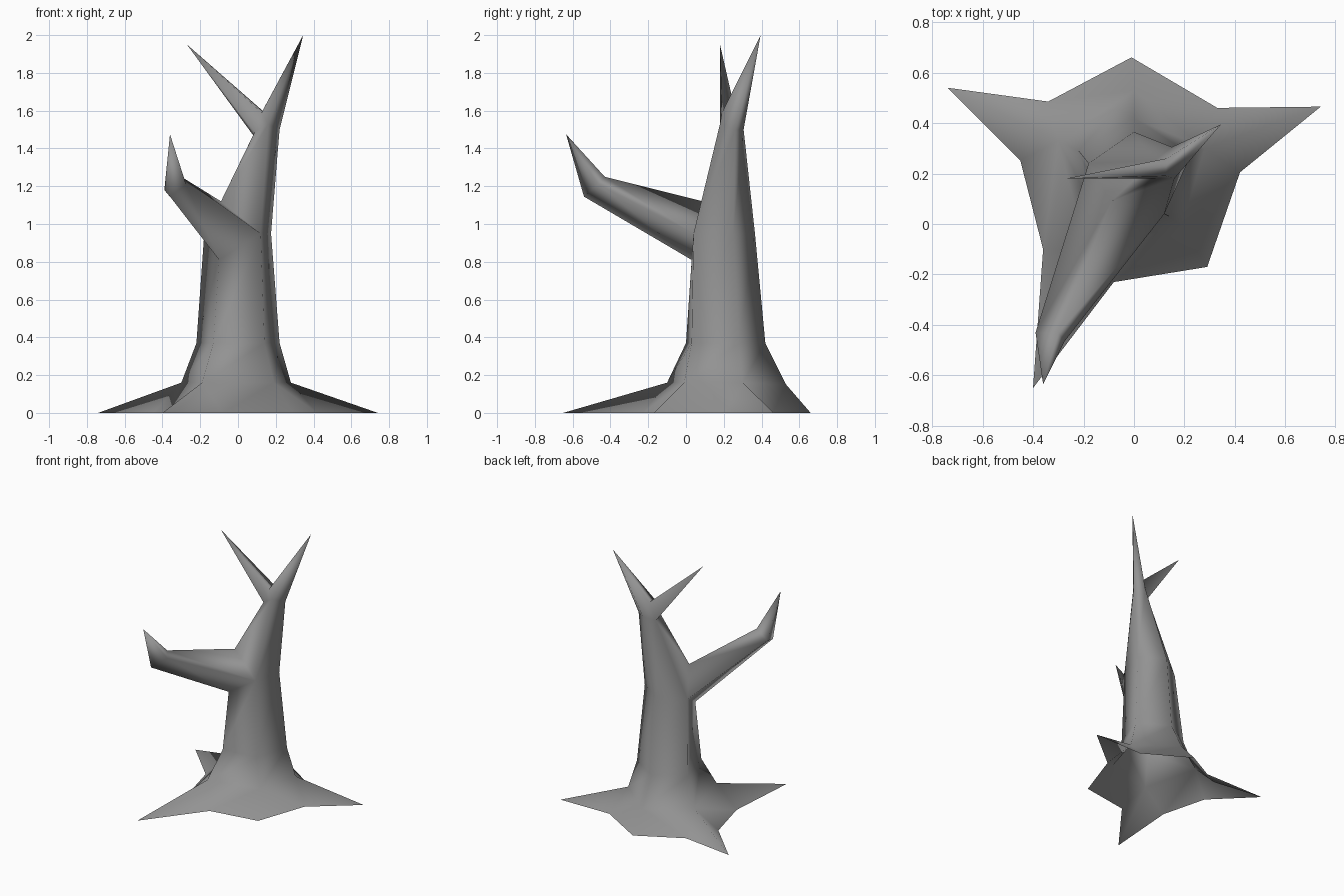
import bpy
import bmesh

default_cube = bpy.data.objects.get("Cube")
if default_cube:
    bpy.data.objects.remove(default_cube, do_unlink=True)

bark = bpy.data.materials.new("grey_bark")
bark.use_nodes = True
bark_color = (0.29, 0.29, 0.29, 1.0)
bark.diffuse_color = bark_color
bark.node_tree.nodes["Principled BSDF"].inputs["Base Color"].default_value = bark_color

bm = bmesh.new()


def ring(*points):
    """Add the corner points of one cross-section."""
    return [bm.verts.new(point) for point in points]


def face(*corners):
    bm.faces.new(corners)


def bridge(lower, upper):
    """Join two closed cross-sections with quads."""
    for i in range(len(lower)):
        j = (i + 1) % len(lower)
        face(lower[i], lower[j], upper[j], upper[i])


def spike(base, tip):
    """Close a cross-section to a point."""
    point = bm.verts.new(tip)
    for i in range(len(base)):
        face(base[i], base[(i + 1) % len(base)], point)


# Trunk cross-sections, each ordered left, front left, front right, right, back
flare = ring((-.30, .33, .16), (-.19, -.10, .16), (.19, -.01, .16), (.28, .30, .16), (0, .53, .15))
shin = ring((-.22, .29, .37), (-.13, 0, .37), (.14, .03, .37), (.22, .28, .37), (0, .42, .37))
waist = ring((-.18, .24, .93), (-.10, .03, .81), (.12, .04, .95), (.175, .25, .95), (0, .365, .95))
fork = ring((.08, .25, 1.47), (.09, .18, 1.49), (.16, .18, 1.53), (.22, .26, 1.50), (.15, .305, 1.50))
bridge(flare, shin)
bridge(shin, waist)

# Roots: one pointed tip per trunk ridge, with hollows between neighbours
root_tips = ring((-.74, .54, 0), (-.40, -.65, 0), (.29, -.17, 0), (.74, .465, 0), (-.01, .66, 0))
hollows = [
    ring((-.45, .25, 0), (-.36, -.10, 0)),
    ring((-.08, -.23, 0)),
    ring((.42, .205, 0)),
    ring((.33, .46, 0)),
    ring((-.34, .485, 0)),
]
for i, valley in enumerate(hollows):
    j = (i + 1) % len(hollows)
    face(flare[i], root_tips[i], valley[0])
    for first, second in zip(valley, valley[1:]):
        face(flare[i], first, second)
    face(flare[i], valley[-1], flare[j])
    face(flare[j], valley[-1], root_tips[j])

# Upper trunk, left open where the side branch grows out
armpit = bm.verts.new((-.09, .09, 1.12))
left, front_left, front_right, right, back = waist
face(left, armpit, fork[0])
face(armpit, fork[1], fork[0])
face(armpit, front_right, fork[2], fork[1])
for i in (2, 3, 4):
    j = (i + 1) % len(waist)
    face(waist[i], waist[j], fork[j], fork[i])

# Side branch with an upturned pointed end
elbow = ring((-.39, -.43, 1.18), (-.36, -.54, 1.145), (-.275, -.465, 1.21), (-.30, -.43, 1.25))
bridge([left, front_left, front_right, armpit], elbow)
spike(elbow, (-.36, -.635, 1.475))

# Forked crown: two spikes sharing a crotch
crotch_front, crotch_back = ring((.125, .19, 1.59), (.13, .26, 1.60))
face(fork[1], fork[2], crotch_front)
face(fork[4], fork[0], crotch_back)
spike([fork[0], fork[1], crotch_front, crotch_back], (-.27, .18, 1.95))
spike([crotch_front, fork[2], fork[3], fork[4], crotch_back], (.345, .395, 2.0))

bmesh.ops.recalc_face_normals(bm, faces=bm.faces)
for polygon in bm.faces:
    polygon.smooth = True

mesh = bpy.data.meshes.new("bare_tree")
bm.to_mesh(mesh)
bm.free()
mesh.materials.append(bark)
tree = bpy.data.objects.new("bare_tree", mesh)
bpy.context.collection.objects.link(tree)
